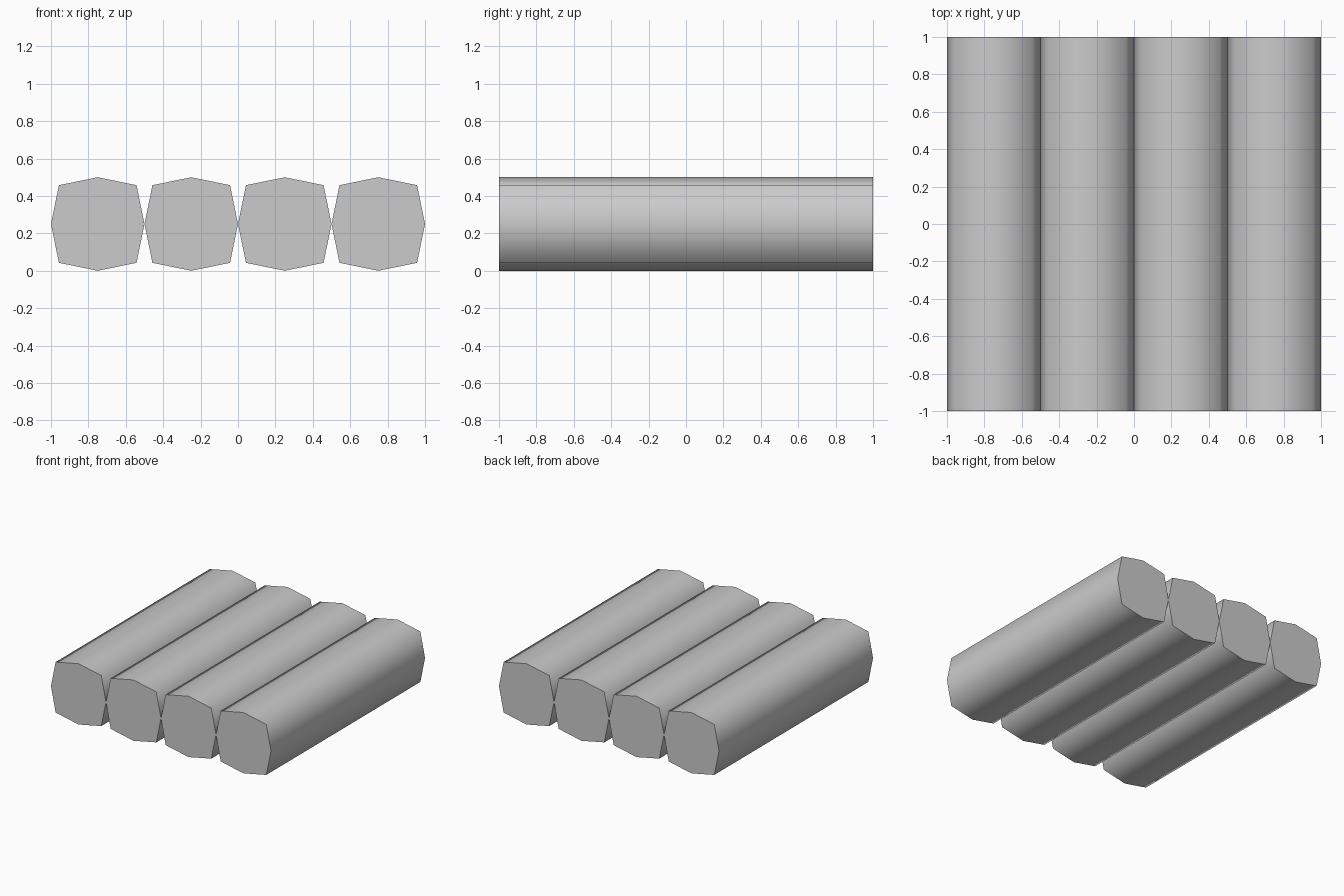
import bpy, bmesh, math

if "Cube" in bpy.data.objects:
    bpy.data.objects.remove(bpy.data.objects["Cube"])

R = 0.25      # reach of side, top and bottom corners
D = 0.2075    # offset of the diagonal corners
PROFILE = [(R, 0), (D, D), (0, R), (-D, D), (-R, 0), (-D, -D), (0, -R), (D, -D)]


def make_log(name, x):
    bm = bmesh.new()
    # Front end cap, extruded back along y
    front = bm.faces.new([bm.verts.new((px, -1, pz)) for px, pz in PROFILE])
    ext = bmesh.ops.extrude_face_region(bm, geom=[front], use_keep_orig=True)
    moved = [v for v in ext["geom"] if isinstance(v, bmesh.types.BMVert)]
    bmesh.ops.translate(bm, verts=moved, vec=(0, 2, 0))
    bmesh.ops.recalc_face_normals(bm, faces=bm.faces)
    mesh = bpy.data.meshes.new(name)
    bm.to_mesh(mesh)
    bm.free()
    obj = bpy.data.objects.new(name, mesh)
    obj.location = (x, 0, R)
    bpy.context.collection.objects.link(obj)
    # Rounded sides, crisp ends
    bpy.ops.object.select_all(action='DESELECT')
    obj.select_set(True)
    bpy.context.view_layer.objects.active = obj
    bpy.ops.object.shade_smooth_by_angle(angle=math.radians(75))


# Row of four touching logs
for i in range(4):
    make_log(f"log_{i + 1}", -0.75 + 0.5 * i)
